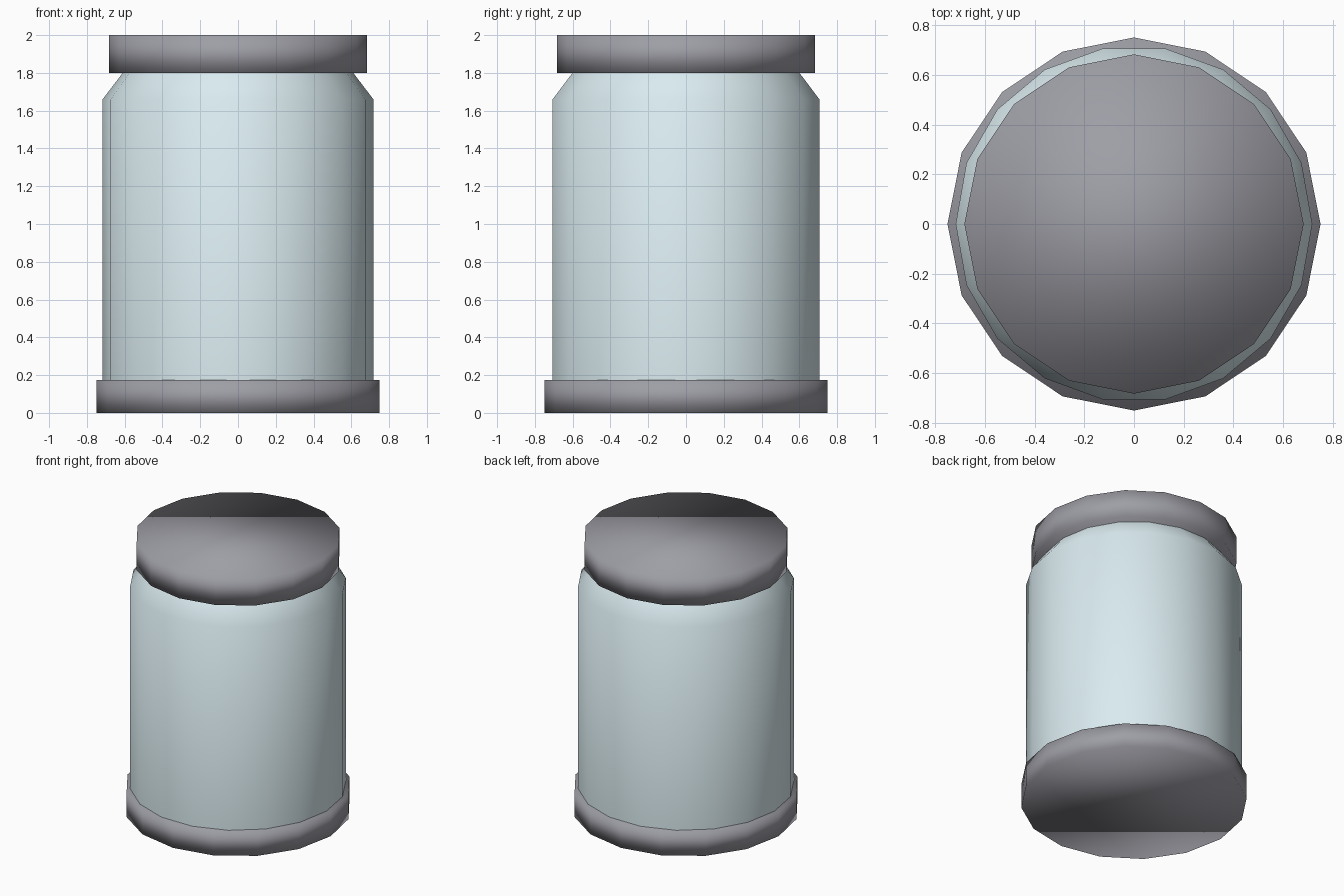
import bpy, bmesh
from math import cos, sin, tau

if "Cube" in bpy.data.objects:
    bpy.data.objects.remove(bpy.data.objects["Cube"])


def material(name, rgb):
    mat = bpy.data.materials.new(name)
    mat.diffuse_color = (*rgb, 1)
    mat.use_nodes = True
    mat.node_tree.nodes["Principled BSDF"].inputs["Base Color"].default_value = mat.diffuse_color
    return mat


def turned(name, sides, profile, mat, capped):
    """Revolve (radius, z) points into a smooth shaded low-poly solid."""
    bm = bmesh.new()
    rings = [[bm.verts.new((r * cos(tau * i / sides), r * sin(tau * i / sides), z))
              for i in range(sides)] for r, z in profile]
    for low, high in zip(rings, rings[1:]):
        for i in range(sides):
            j = (i + 1) % sides
            bm.faces.new((low[i], low[j], high[j], high[i]))
    if capped:
        bm.faces.new(rings[0][::-1])
        bm.faces.new(rings[-1])
    for face in bm.faces:
        face.smooth = True
    mesh = bpy.data.meshes.new(name)
    bm.to_mesh(mesh)
    bm.free()
    mesh.materials.append(mat)
    obj = bpy.data.objects.new(name, mesh)
    bpy.context.collection.objects.link(obj)
    return obj


metal = material("dark_metal", (0.34, 0.34, 0.38))
glass = material("pale_glass", (0.70, 0.83, 0.87))

# Base disc and lid
turned("base", 16, [(0.75, 0), (0.75, 0.175)], metal, True)
turned("lid", 16, [(0.682, 1.8), (0.682, 2.0)], metal, True)

# Glass body with sloped shoulder, ends hidden by base and lid
turned("glass_body", 18, [(0.717, 0.17), (0.717, 1.66), (0.61, 1.8)], glass, False)
